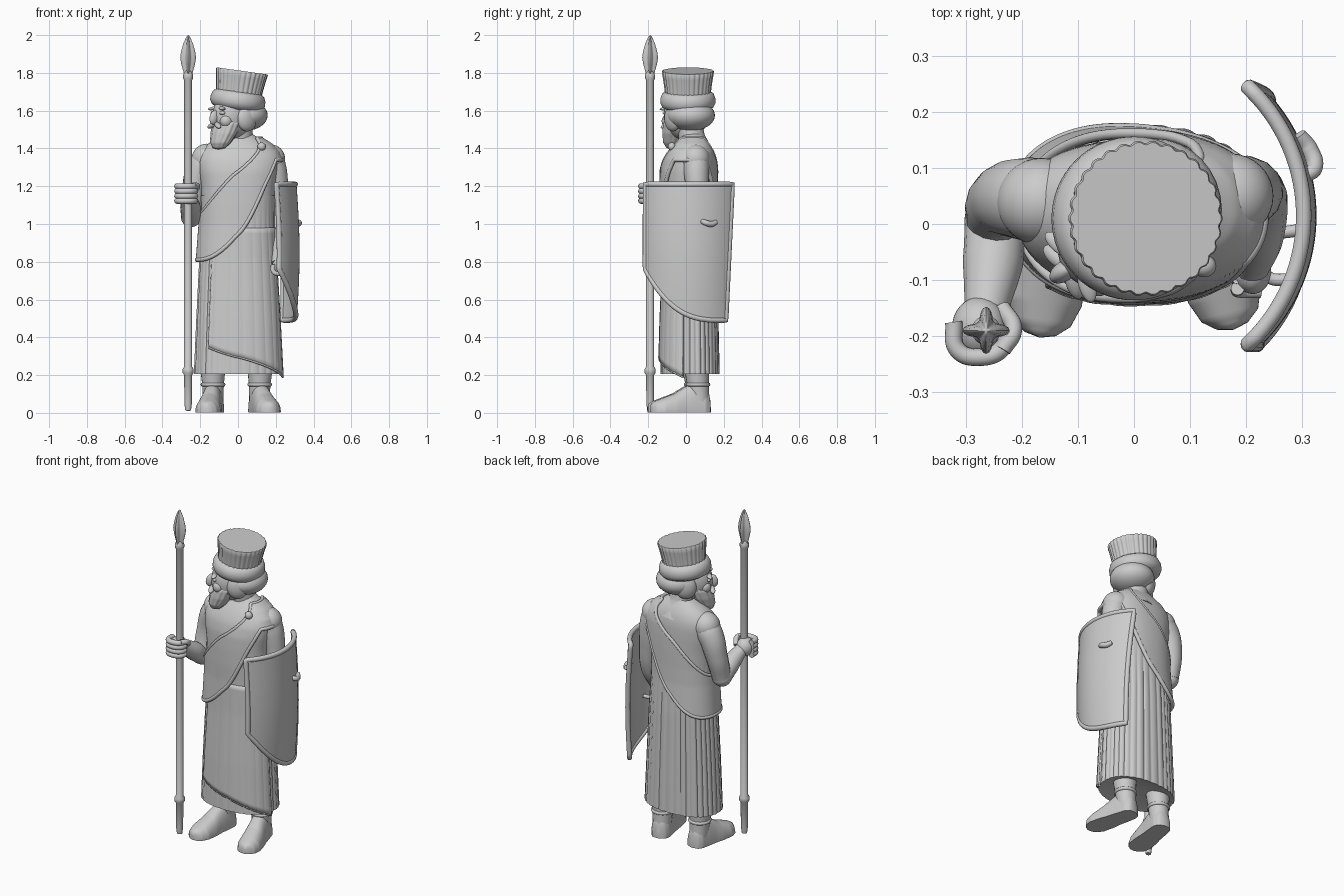
import bpy, bmesh, math
from math import sin, cos, pi, radians
from mathutils import Matrix, Vector

if "Cube" in bpy.data.objects:
    bpy.data.objects.remove(bpy.data.objects["Cube"])

def smooth(o, ang=45):
    bpy.ops.object.select_all(action='DESELECT')
    o.select_set(True)
    bpy.context.view_layer.objects.active = o
    bpy.ops.object.shade_smooth_by_angle(angle=radians(ang))
    return o

def surf(name, fn, nu, nv, closed=True, mat=None, thick=0, ang=45):
    """Grid surface: fn(u, v) -> point, with u and v in 0..1."""
    bm = bmesh.new()
    cols = nu if closed else nu + 1
    g = [[bm.verts.new(fn(i / nu, j / nv)) for i in range(cols)] for j in range(nv + 1)]
    for j in range(nv):
        for i in range(nu):
            k = (i + 1) % cols
            bm.faces.new((g[j][i], g[j][k], g[j + 1][k], g[j + 1][i]))
    bmesh.ops.remove_doubles(bm, verts=bm.verts, dist=1e-5)
    bmesh.ops.recalc_face_normals(bm, faces=bm.faces)
    if mat:
        bm.transform(mat)
    me = bpy.data.meshes.new(name)
    bm.to_mesh(me)
    bm.free()
    o = bpy.data.objects.new(name, me)
    bpy.context.collection.objects.link(o)
    if thick:
        s = o.modifiers.new("thickness", 'SOLIDIFY')
        s.thickness, s.offset = thick, 0
    return smooth(o, ang)

def table(rows, z):
    """Linear lookup of the row values at height z."""
    for a, b in zip(rows, rows[1:]):
        if z <= b[0]:
            t = max(0, (z - a[0]) / (b[0] - a[0]))
            return [p + (q - p) * t for p, q in zip(a[1:], b[1:])]
    return rows[-1][1:]

def lathe(name, prof, nu, loc=(0, 0), mod=None, mat=None, ang=45):
    """Turned profile of (radius, z); mod(angle, z) scales the radius."""
    def fn(u, v):
        r, z = prof[round(v * (len(prof) - 1))]
        a = 2 * pi * u
        r *= mod(a, z) if mod else 1
        return (loc[0] + r * cos(a), loc[1] + r * sin(a), z)
    return surf(name, fn, nu, len(prof) - 1, mat=mat, ang=ang)

def ball(name, loc, size, mat=None, rot=(0, 0, 0)):
    from mathutils import Euler
    m = Matrix.Translation(loc) @ Euler(rot).to_matrix().to_4x4() @ Matrix.Diagonal((*size, 1))
    return surf(name, lambda u, v: (sin(pi * v) * cos(2 * pi * u), sin(pi * v) * sin(2 * pi * u), -cos(pi * v)),
                32, 20, mat=(mat or Matrix()) @ m, ang=80)

def tube(name, pts, radii, cyclic=False, res=10, kind='BEZIER', mat=None):
    cu = bpy.data.curves.new(name, 'CURVE')
    cu.dimensions, cu.bevel_depth, cu.bevel_resolution = '3D', 1, 6
    cu.resolution_u, cu.use_fill_caps = res, True
    s = cu.splines.new(kind)
    p = s.bezier_points if kind == 'BEZIER' else s.points
    p.add(len(pts) - 1)
    for i, q in enumerate(pts):
        p[i].co = q if kind == 'BEZIER' else (*q, 1)
        p[i].radius = radii[i] if isinstance(radii, (list, tuple)) else radii
        if kind == 'BEZIER':
            p[i].handle_left_type = p[i].handle_right_type = 'AUTO'
    s.use_cyclic_u, s.use_smooth = cyclic, True
    o = bpy.data.objects.new(name, cu)
    bpy.context.collection.objects.link(o)
    if mat:
        o.matrix_world = mat
    return o

# body outline: z, half width, front y, back y
BODY = [(.2, .228, -.13, .172), (.5, .215, -.125, .165), (.8, .2, -.115, .158), (1, .19, -.115, .148),
        (1.1, .19, -.12, .148), (1.2, .195, -.122, .15), (1.28, .208, -.12, .15), (1.34, .212, -.108, .148),
        (1.38, .2, -.09, .142), (1.42, .165, -.065, .128), (1.45, .12, -.04, .11), (1.48, .07, -.02, .09)]

def body(a, z, off=0, k=1):
    rx, y0, y1 = table(BODY, z)
    c, s = cos(a), sin(a)
    c, s = [math.copysign(abs(t) ** .88, t) for t in (c, s)]
    return Vector(((rx + off) * c * k, (y0 + y1) / 2 + ((y1 - y0) / 2 + off) * s * k, z))

def pleat(a, z, n=34):
    depth = .007 * min(1, max(0, (1.15 - z) / .3))
    return depth * (abs(sin(a * n / 2 + .5 * sin(3 * a))) ** .6 - .6) * (1 if sin(a) > -.3 else .55)

# bare torso and pleated skirt
surf("torso", lambda u, v: body(2 * pi * u, .95 + .53 * v), 64, 28, ang=80)
def skirt(u, v):
    a = 2 * pi * u
    if v == 0:
        return body(0, .25, 0, 0) * 1 - Vector((0, 0, 0))
    z = .205 + (1.15 - .205) * (v - .025) / .975
    return body(a, z, pleat(a, z) + .004)
surf("pleated_skirt", skirt, 272, 40, ang=50)

# front flap of the skirt with a slanting hem
def flap(u, v):
    a = radians(232 + 118 * u)
    hem = .345 - .155 * u
    z = hem + (.98 - hem) * v
    return body(a, z, .012 - .008 * v + .6 * pleat(a, z, 26))
surf("skirt_flap", flap, 100, 24, closed=False, thick=.01)
tube("flap_hem", [flap(i / 40, 0) for i in range(41)], .006, kind='POLY')
tube("flap_edge", [flap(0, i / 20) for i in range(21)], .006, kind='POLY')

# draped cloth running over one shoulder
def drape(u, v, off=.012):
    a = 2 * pi * u
    x = .2 * cos(a)
    top = min(1.455, 1.06 + (x + .19) * 1.14)
    low = min(1.34, .81 + .5 * (max(0, x + .2) / .36) ** 2.2)
    return body(a, low + (top - low) * v, off + .006 * (1 - v))
surf("draped_cloth", drape, 120, 24, thick=.012, ang=80)
for nm, v, r in (("lower_cloth_border", 0, .011), ("upper_cloth_border", 1, .009), ("cloth_band", .86, .006)):
    tube(nm, [drape(i / 100, v) for i in range(100)], r, cyclic=True, kind='POLY')
ball("shoulder_clasp", (.125, -.075, 1.41), (.022, .02, .022))

# neck
tube("neck", [(.02, .05, 1.36), (.01, .03, 1.46), (0, .01, 1.56)], [.1, .07, .068])

# head, turned toward the spear
H = Matrix.Rotation(radians(-56), 4, 'Z')
ball("skull", (0, -.035, 1.57), (.09, .115, .12), H)
ball("nose", (0, -.15, 1.565), (.018, .028, .04), H, (-.35, 0, 0))
def beard(u, v):
    r, y, z = table([(0, .0, -.125, 1.395), (.08, .035, -.122, 1.4), (.3, .06, -.112, 1.43),
                     (.6, .078, -.09, 1.48), (.85, .085, -.07, 1.53), (1, .07, -.05, 1.57)], v)
    a = 2 * pi * u
    w = 1 + .025 * sin(14 * a)
    return (r * cos(a) * w, y + r * .85 * sin(a) * w, z)
surf("beard", beard, 84, 20, mat=H, ang=80)
for s, side in ((1, "left"), (-1, "right")):
    ball(side + "_eye", (s * .04, -.128, 1.588), (.021, .014, .011), H)
    ball(side + "_brow", (s * .042, -.13, 1.612), (.034, .015, .009), H, (0, s * .15, -s * .3))
    ball(side + "_cheek", (s * .045, -.105, 1.545), (.032, .035, .035), H)
    ball(side + "_moustache", (s * .026, -.146, 1.523), (.034, .016, .013), H, (0, s * .4, -s * .3))

# rolled hair and tall fluted hat, tilted back
T = Matrix.Translation((0, 0, 1.66)) @ Matrix.Rotation(radians(8), 4, 'Y') @ Matrix.Translation((0, 0, -1.66))
ball("hair_roll", (.035, .025, 1.575), (.122, .128, .082))
for s in (-1, 1):
    ball("side_hair", (s * .085, .0, 1.56), (.035, .06, .07), H)
lathe("hat_band", [(0, 1.6), (.11, 1.605), (.135, 1.618), (.146, 1.64), (.146, 1.665), (.136, 1.69), (.12, 1.7), (0, 1.7)],
      64, (0, .01), mat=T, ang=70)
lathe("fluted_hat", [(0, 1.66), (.12, 1.66), (.123, 1.7), (.128, 1.74), (.134, 1.78), (.139, 1.806), (.136, 1.812), (0, 1.812)],
      240, (0, .01), lambda a, z: 1 - .035 * abs(sin(15 * a)) ** 3, T)

# arms and hands
tube("right_upper_arm", [(-.15, .04, 1.345), (-.195, .045, 1.3), (-.235, .04, 1.18), (-.248, .01, 1.045)],
     [.075, .074, .062, .054])
ball("right_shoulder", (-.165, .04, 1.345), (.08, .078, .08))
ball("right_elbow", (-.248, .005, 1.04), (.055, .056, .056))
tube("right_forearm", [(-.248, 0, 1.04), (-.252, -.07, 1.09), (-.265, -.16, 1.15)], [.054, .054, .038])
ball("right_hand", (-.275, -.185, 1.16), (.05, .055, .055))
for i in range(4):
    z = 1.122 + i * .026
    tube("right_finger", [(-.322, -.175, z), (-.315, -.225, z), (-.275, -.238, z), (-.235, -.222, z), (-.225, -.19, z)], .0155)
tube("right_thumb", [(-.235, -.15, 1.17), (-.215, -.19, 1.2), (-.235, -.225, 1.205)], .015)
tube("left_arm", [(.17, .05, 1.36), (.192, .055, 1.28), (.213, .055, 1.13), (.225, .03, .98), (.222, -.03, .87), (.21, -.075, .79)],
     [.07, .068, .056, .05, .043, .033])
ball("left_shoulder", (.172, .05, 1.345), (.077, .076, .076))
ball("left_hand", (.212, -.085, .77), (.033, .04, .045))
for i in range(4):
    tube("left_finger", [(.185, -.055 - i * .02, .785), (.19, -.06 - i * .02, .745), (.225, -.06 - i * .02, .735)], .012)

# curved shield with rim, grip and boss
def shield(u, v):
    low = .49 + .27 * (1 - u) ** 3
    z = low + (1.21 - low) * v
    t = (z - .48) / .73
    y = -.215 + u * (.425 + .035 * t)
    x = math.sqrt(.315 ** 2 - (y - .015) ** 2) - .012 + .016 * sin(pi * t)
    return Vector((x, y, z))
surf("shield", shield, 40, 40, closed=False, thick=.014, ang=60)
N = 30
edge = ([shield(i / N, 0) for i in range(N)] + [shield(1, i / N) for i in range(N)] +
        [shield(1 - i / N, 1) for i in range(N)] + [shield(0, 1 - i / N) for i in range(N)])
tube("shield_rim", edge, .014, cyclic=True, kind='POLY')
tube("shield_boss", [(.305, .085, 1.015), (.322, .1, 1.008), (.312, .135, 1.0), (.295, .16, 1.01)], [.012, .015, .016, .012])
tube("shield_grip", [(.29, -.1, .77), (.235, -.09, .77), (.235, -.03, .77), (.295, -.01, .77)], .011)

# spear with four-ridged head
S = (-.264, -.19)
lathe("spear_shaft", [(0, .01), (.015, .012), (.02, .05), (.021, .2), (.029, .212), (.029, .232), (.021, .245),
                      (.021, 1.0), (.021, 1.76), (.026, 1.77), (.026, 1.79), (.015, 1.81), (0, 1.81)], 24, S)
lathe("spear_head", [(0, 1.78), (.02, 1.78), (.026, 1.81), (.036, 1.845), (.042, 1.88), (.038, 1.91), (.026, 1.955), (.01, 1.99), (0, 2)],
      48, S, lambda a, z: .5 + .5 * abs(cos(2 * a)) ** 3)

# legs and shoes
FOOT = [(0, .0, .02), (.03, .04, .09), (.12, .055, .14), (.3, .058, .15), (.45, .06, .125), (.6, .066, .095),
        (.8, .067, .07), (.92, .052, .055), (.98, .028, .042), (1, .0, .025)]
def shoe(u, v):
    w, h = table(FOOT, v)
    a = 2 * pi * u
    c, s = cos(a), sin(a)
    return (w * math.copysign(abs(c) ** .8, c), .125 - .33 * v, .008 + h * (s if s > 0 else 0) - .006 * (s < 0))
for side, x, turn, dy in (("left", .128, 14, .01), ("right", -.14, -8, 0)):
    m = Matrix.Translation((x, dy, 0)) @ Matrix.Rotation(radians(turn), 4, 'Z')
    surf(side + "_shoe", shoe, 40, 50, mat=m, ang=50)
    tube(side + "_leg", [(0, .065, .05), (0, .055, .15), (0, .05, .24), (0, .05, .34)], [.053, .058, .068, .075], mat=m)
    tube(side + "_boot_cuff", [(.056 * cos(t * pi / 8), .055 + .056 * sin(t * pi / 8), .15) for t in range(16)],
         .01, cyclic=True, kind='POLY', mat=m)
